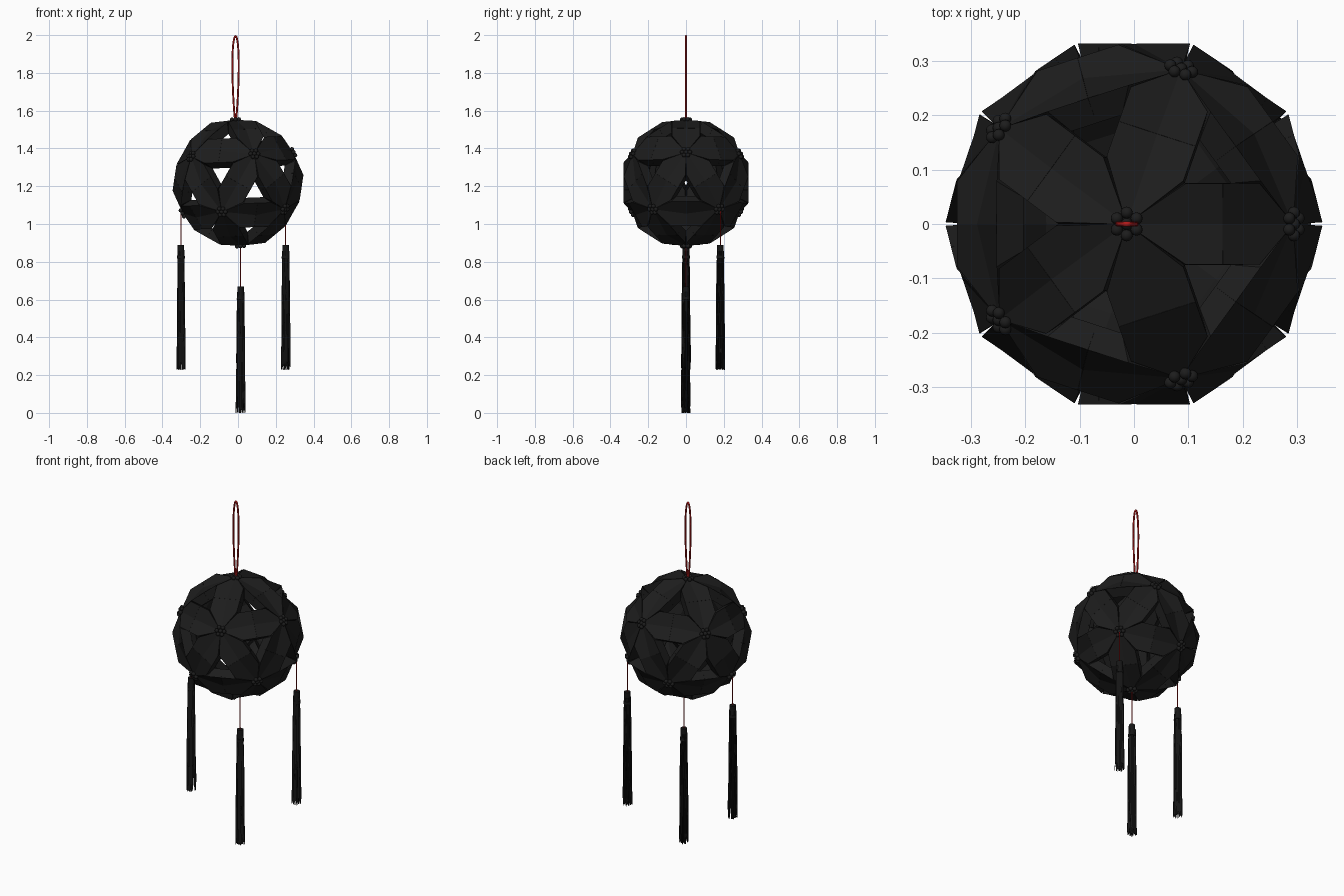
import bpy, bmesh, math, random
from mathutils import Vector, Matrix

if "Cube" in bpy.data.objects:
    bpy.data.objects.remove(bpy.data.objects["Cube"])

random.seed(4)
CENTRE = Vector((0, 0, 1.218))
TILT = Matrix.Rotation(-0.04, 3, 'Y')


def material(name, colour):
    m = bpy.data.materials.new(name)
    m.diffuse_color = (*colour, 1)
    m.use_nodes = True
    m.node_tree.nodes["Principled BSDF"].inputs["Base Color"].default_value = m.diffuse_color
    return m


BLACK = material("black_paper", (0.012, 0.012, 0.012))
THREAD = material("black_thread", (0.008, 0.008, 0.008))
RED = material("red_cord", (0.45, 0.01, 0.01))


def finish(bm, name, mat):
    me = bpy.data.meshes.new(name)
    bm.to_mesh(me)
    bm.free()
    ob = bpy.data.objects.new(name, me)
    me.materials.append(mat)
    bpy.context.collection.objects.link(ob)
    return ob


def cord(name, points, radius, cyclic=False):
    cu = bpy.data.curves.new(name, 'CURVE')
    cu.dimensions = '3D'
    cu.bevel_depth = radius
    cu.bevel_resolution = 2
    cu.use_fill_caps = True
    sp = cu.splines.new('POLY')
    sp.points.add(len(points) - 1)
    for p, co in zip(sp.points, points):
        p.co = (*co, 1)
    sp.use_cyclic_u = cyclic
    cu.materials.append(RED)
    ob = bpy.data.objects.new(name, cu)
    bpy.context.collection.objects.link(ob)


# Flower directions: pole, upper ring, lower ring, pole
def ring(start, z):
    r = math.sqrt(1 - z * z)
    return [Vector((r * math.cos(math.radians(start + 72 * k)),
                    r * math.sin(math.radians(start + 72 * k)), z)) for k in range(5)]


h = 1 / math.sqrt(5)
dirs = [Vector((0, 0, 1))] + ring(0, h) + ring(36, -h) + [Vector((0, 0, -1))]
dirs = [TILT @ d for d in dirs]


def near(a, b):
    return 0.1 < a.dot(b) < 0.9


def corner(v, f, out, side):
    # point of a triangular opening facing flower v
    t = (v - f * f.dot(v)).normalized()
    return f * out + t * side


def add_petal(bm, v, w):
    # flat petal running from flower centre v to the seam with flower w,
    # with paper flaps folded inward along both sides
    axis = (v + w).normalized()
    cross = axis.cross(v - w).normalized()
    start = len(bm.faces)
    tip = bm.verts.new(CENTRE + v * 0.333)
    root = bm.verts.new(CENTRE + v * 0.29)
    mid = bm.verts.new(CENTRE + axis * 0.330)
    faces = []
    for u in [d for d in dirs if near(d, v) and near(d, w)]:
        f = (u + v + w).normalized()
        pull = -cross * math.copysign(0.005, cross.dot(u))
        p, p2 = (corner(a, f, 0.337, 0.090) + pull for a in (v, w))
        q, q2 = (corner(a, f, 0.285, 0.056) + pull * 0.3 for a in (v, w))
        P, S, Q, R = (bm.verts.new(CENTRE + c) for c in (p, (p + p2) / 2, q, (q + q2) / 2))
        for loop in ((tip, P, S, mid), (P, Q, R, S), (tip, root, Q, P)):
            faces.append(bm.faces.new(loop))
    bmesh.ops.recalc_face_normals(bm, faces=faces)


# Twelve five-petal flowers with bead centres
for i, v in enumerate(dirs):
    bm = bmesh.new()
    for w in dirs:
        if near(v, w):
            add_petal(bm, v, w)
    flower = finish(bm, f"flower_{i + 1}", BLACK)
    sol = flower.modifiers.new("paper_thickness", 'SOLIDIFY')
    sol.thickness = 0.003
    sol.offset = 0

    bm = bmesh.new()
    q = v.to_track_quat('Z', 'Y').to_matrix().to_4x4()
    spots = [(0, 0)] + [(0.021 * math.cos(k * math.pi / 3), 0.021 * math.sin(k * math.pi / 3))
                        for k in range(6)]
    for x, y in spots:
        loc = CENTRE + q.to_3x3() @ Vector((x, y, 0.336))
        bmesh.ops.create_uvsphere(bm, u_segments=12, v_segments=8, radius=0.011,
                                  matrix=Matrix.Translation(loc))
    for f in bm.faces:
        f.smooth = True
    finish(bm, f"stamens_{i + 1}", BLACK)

# Hanging loop
loop = []
for k in range(40):
    a = 2 * math.pi * k / 40
    s = (1 - math.cos(a)) / 2
    loop.append((-0.013 + 0.022 * math.sin(a) * (0.45 + 0.55 * s), 0, 1.545 + 0.45 * s))
cord("hanging_loop", loop, 0.005, True)


# Tassels: cord, bound head, loose strands
def tassel(name, x, y, z_cord, z_top, length):
    cord(name + "_cord", [(x, y, z_cord), (x, y, z_top - 0.02)], 0.003)
    bm = bmesh.new()
    for z, d, r in ((z_top - 0.035, 0.07, 0.018), (z_top - 0.062, 0.016, 0.021)):
        bmesh.ops.create_cone(bm, cap_ends=True, segments=16, radius1=r, radius2=r * 0.95,
                              depth=d, matrix=Matrix.Translation((x, y, z)))
    for f in bm.faces:
        f.smooth = len(f.verts) == 4
    finish(bm, name + "_head", THREAD)
    bm = bmesh.new()
    for _ in range(130):
        a = random.uniform(0, 2 * math.pi)
        r = math.sqrt(random.random())
        end = length - random.random() ** 2 * 0.05
        rings = []
        for t in (0, 0.35, 0.7, 1):
            rad = r * (0.018 + 0.007 * t) + random.uniform(-0.001, 0.002)
            ang = a + random.uniform(-0.1, 0.1)
            c = Vector((x + rad * math.cos(ang), y + rad * math.sin(ang),
                        z_top - 0.03 - (end - 0.03) * t))
            rings.append([bm.verts.new(c + 0.0014 * Vector((math.cos(b), math.sin(b), 0)))
                          for b in (0, 2.094, 4.189)])
        for lo, hi in zip(rings, rings[1:]):
            for k in range(3):
                n = (k + 1) % 3
                bm.faces.new((lo[n], lo[k], hi[k], hi[n]))
        bm.faces.new(rings[-1])
    finish(bm, name + "_strands", THREAD)


tassel("left_tassel", -0.302, 0, 1.07, 0.888, 0.66)
tassel("right_tassel", 0.252, 0.182, 1.07, 0.888, 0.66)
tassel("middle_tassel", 0.014, 0, 0.89, 0.670, 0.67)
